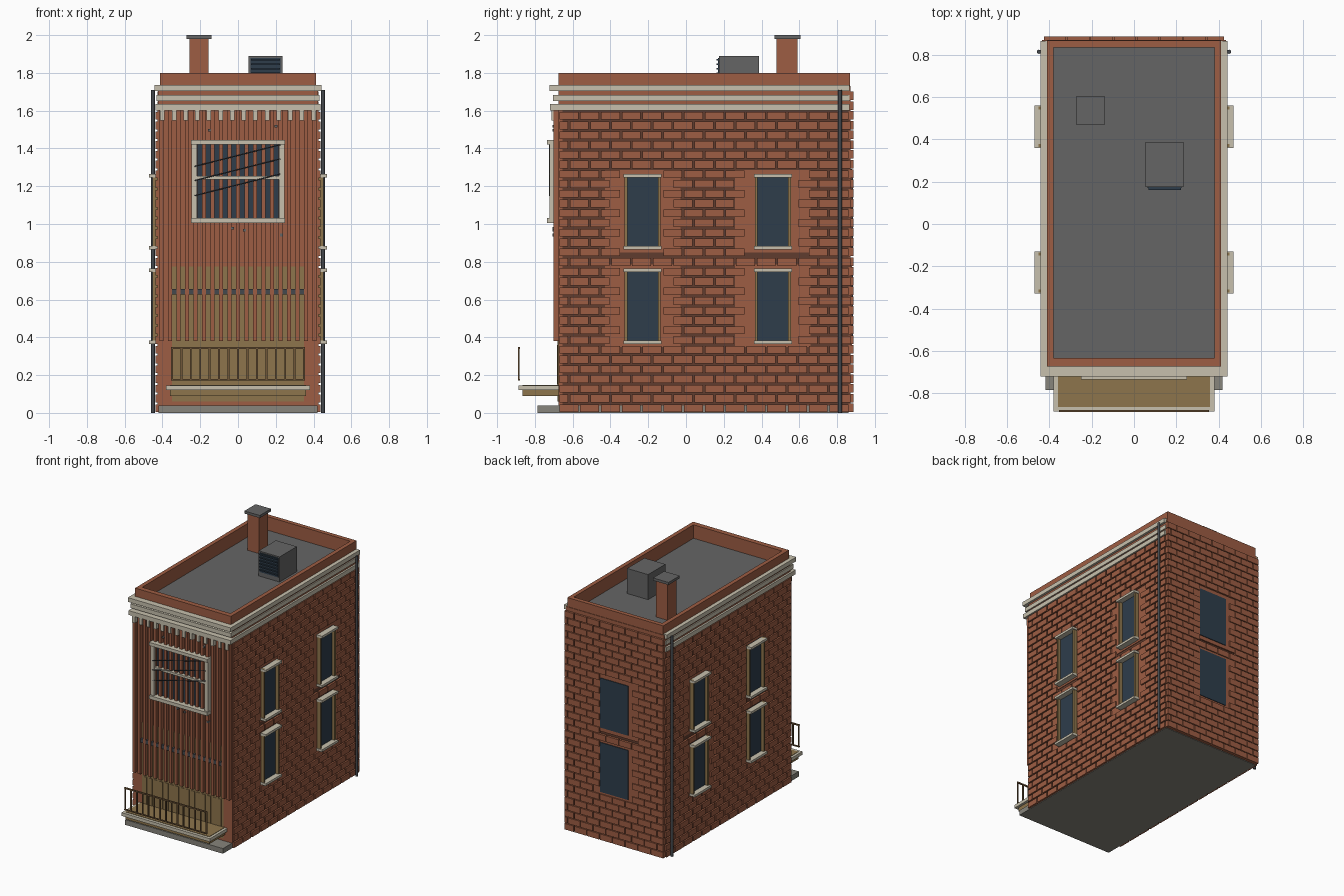
import bpy, bmesh
from mathutils import Matrix, Vector

if "Cube" in bpy.data.objects:
    bpy.data.objects.remove(bpy.data.objects["Cube"], do_unlink=True)


def material(name, *rgb):
    lin = [((c / 255 + 0.055) / 1.055) ** 2.4 for c in rgb] + [1]
    m = bpy.data.materials.new(name)
    m.use_nodes = True
    m.diffuse_color = lin
    m.node_tree.nodes["Principled BSDF"].inputs["Base Color"].default_value = lin
    return m


brick = material("brick red", 157, 93, 67)
mortar = material("mortar brown", 96, 60, 46)
stone = material("pale stone", 199, 192, 173)
wood = material("tan wood", 141, 117, 76)
glass = material("dark blue glass", 46, 61, 75)
iron = material("dark iron", 68, 72, 77)
roof = material("roof grey", 101, 101, 101)
concrete = material("step concrete", 135, 133, 124)
rust = material("rail brown", 112, 86, 56)


def finish(name, bm, mat):
    me = bpy.data.meshes.new(name)
    bm.to_mesh(me)
    bm.free()
    me.materials.append(mat)
    ob = bpy.data.objects.new(name, me)
    bpy.context.collection.objects.link(ob)
    return ob


def boxes(name, mat, *spans):
    """Each span is x0, x1, y0, y1, z0, z1."""
    bm = bmesh.new()
    for s in spans:
        mid = [(s[i] + s[i + 1]) / 2 for i in (0, 2, 4)]
        size = [abs(s[i + 1] - s[i]) for i in (0, 2, 4)]
        bmesh.ops.create_cube(bm, size=1, matrix=Matrix.Translation(mid) @ Matrix.Diagonal(size + [1]))
    return finish(name, bm, mat)


def rods(name, mat, radius, *ends):
    bm = bmesh.new()
    for a, b in ends:
        a, b = Vector(a), Vector(b)
        d = b - a
        turn = d.to_track_quat("Z", "Y").to_matrix().to_4x4()
        bmesh.ops.create_cone(bm, cap_ends=True, segments=12, radius1=radius, radius2=radius,
                              depth=d.length, matrix=Matrix.Translation((a + b) / 2) @ turn)
    for f in bm.faces:
        f.smooth = len(f.verts) == 4
    for e in bm.edges:
        e.smooth = e.calc_face_angle(0) < 1
    return finish(name, bm, mat)


# A band round the front and both sides, open inside
def band(x, front, z0, z1):
    return [(-x, x, front, -0.64, z0, z1)] + [(s * 0.39, s * x, -0.64, 0.865, z0, z1) for s in (-1, 1)]


def frange(a, b, n):
    return [a + (b - a) * i / (n - 1) for i in range(n)]


# Running-bond courses as (u0, u1, z0, z1), leaving out the window openings
def courses(u0, u1, rows, openings, gap, pitch=0.0516, length=0.11):
    out = []
    for r in range(rows):
        z0, z1 = r * pitch + 0.004, (r + 1) * pitch - gap + 0.004
        u = u0 - (length / 2 if r % 2 else 0)
        while u < u1 - 0.01:
            a, b = max(u, u0), min(u + length - gap, u1)
            hit = any(a < o[1] and b > o[0] and z0 < o[3] and z1 > o[2] for o in openings)
            if b - a > 0.01 and not hit:
                out.append((a, b, z0, z1))
            u += length
    return out


levels = [(0.37, 0.765), (0.87, 1.265)]
side_windows = [(y, y + 0.2, *z) for y in (-0.33, 0.36) for z in levels]
back_windows = [(-0.12, 0.12, *z) for z in levels]

# Main shell
boxes("foundation", concrete, (-0.42, 0.42, -0.785, 0.86, 0, 0.04))
boxes("wall_core", mortar, (-0.42, 0.42, -0.66, 0.87, 0.01, 1.62))
boxes("upper_wall", brick, *band(0.424, -0.675, 1.6, 1.72), (-0.42, 0.42, 0.835, 0.872, 1.6, 1.73))
boxes("front_wall", brick, (-0.425, 0.425, -0.675, -0.655, 0.04, 1.6))
boxes("roof_deck", roof, (-0.39, 0.39, -0.64, 0.84, 1.64, 1.695))
boxes("parapet", brick, *[(s * 0.38, s * 0.412, -0.675, 0.868, 1.68, 1.8) for s in (-1, 1)],
      (-0.38, 0.38, -0.675, -0.635, 1.68, 1.8), (-0.38, 0.38, 0.835, 0.868, 1.68, 1.8))

# Brickwork on both sides and the back
for side, s in (("left", 1), ("right", -1)):
    boxes(side + "_bricks", brick, *[(s * 0.415, s * 0.436, a, b, z0, z1)
          for a, b, z0, z1 in courses(-0.67, 0.87, 31, side_windows, 0.01)])
    boxes(side + "_window_surrounds", brick, *[(s * 0.41, s * 0.424, a - 0.1, b + 0.1, z0 - 0.02, z1 + 0.02)
          for a, b, z0, z1 in side_windows])
    boxes(side + "_window_glass", glass, *[(s * 0.42, s * 0.428, a + 0.01, b - 0.01, z0, z1)
          for a, b, z0, z1 in side_windows])
    boxes(side + "_window_jambs", wood, *[(s * 0.42, s * 0.452, y, y + 0.014, z0, z1)
          for a, b, z0, z1 in side_windows for y in (a + 0.005, b - 0.019)])
    boxes(side + "_window_sills_and_lintels", stone, *[(s * 0.42, s * 0.47, a, b, z, z + 0.018)
          for a, b, z0, z1 in side_windows for z in (z0 - 0.005, z1 - 0.018)])
    rods(side + "_drainpipe", iron, 0.01, ((s * 0.45, 0.815, 0), (s * 0.45, 0.815, 1.71)))

boxes("back_bricks", brick, *[(a, b, 0.86, 0.888, z0, z1)
      for a, b, z0, z1 in courses(-0.425, 0.425, 33, back_windows, 0.006)])
boxes("back_window_surrounds", brick, *[(a - 0.11, b + 0.11, 0.86, 0.88, z0 - 0.025, z1 + 0.025)
      for a, b, z0, z1 in back_windows])
boxes("back_window_glass", glass, *[(a, b, 0.86, 0.885, z0 + 0.005, z1 - 0.005) for a, b, z0, z1 in back_windows])

# Cornice bands and the row of dentils below them
boxes("cornice", stone, *band(0.442, -0.722, 1.703, 1.736), *band(0.432, -0.705, 1.652, 1.684),
      *band(0.438, -0.72, 1.602, 1.636))
boxes("dentils", stone, *[(x - 0.012, x + 0.012, -0.713, -0.67, 1.548, 1.605)
      for x in frange(-0.4, 0.4, 14)])

# Front cladding ribs, door and its crossbar
boxes("front_ribs", brick, *[(x - 0.011, x + 0.011, -0.702, -0.67, 0.38, 1.6)
      for x in frange(-0.405, 0.405, 19)])
boxes("front_door", wood, (-0.35, 0.35, -0.68, -0.66, 0.06, 0.775))
boxes("door_crossbar", iron, (-0.35, 0.35, -0.7, -0.67, 0.627, 0.657))
boxes("door_slats", wood, *[(x - 0.014, x + 0.014, -0.684, -0.67, 0.15, 0.36)
      for x in frange(-0.32, 0.32, 15)])

# Front window with frame and slanted bars
boxes("front_window_glass", glass, (-0.23, 0.23, -0.686, -0.66, 1.02, 1.43))
boxes("front_window_frame", stone, (-0.25, 0.25, -0.735, -0.68, 1.42, 1.445),
      (-0.25, 0.25, -0.735, -0.68, 1.005, 1.032), (-0.22, 0.22, -0.715, -0.68, 1.236, 1.253),
      *[(s * 0.217, s * 0.247, -0.722, -0.68, 1.01, 1.44) for s in (-1, 1)])
rods("slanted_bars", iron, 0.003, *[((-0.23, -0.722, z), (0.225, -0.722, z + 0.115))
     for z in (1.15, 1.23, 1.305)])
boxes("wall_chips", roof, *[(x - 0.008, x + 0.008, -0.706, -0.67, z, z + 0.014)
      for x, z in ((0.2, 1.51), (-0.15, 1.49), (-0.03, 0.97), (0.035, 0.96), (0.23, 0.935))])

# Porch with railing
boxes("porch_beam", wood, (-0.36, 0.36, -0.865, -0.66, 0.09, 0.12))
boxes("porch_slab", stone, (-0.38, 0.38, -0.888, -0.66, 0.12, 0.145))
boxes("porch_deck", wood, (-0.36, 0.36, -0.865, -0.67, 0.14, 0.148))
boxes("railing", rust, (-0.355, 0.355, -0.89, -0.88, 0.338, 0.348),
      (-0.355, 0.355, -0.89, -0.88, 0.172, 0.18),
      *[(x - 0.005, x + 0.005, -0.889, -0.881, 0.175, 0.343) for x in frange(-0.35, 0.35, 15)])

# Chimney and rooftop cooling unit
boxes("chimney", brick, (-0.256, -0.156, 0.48, 0.59, 1.69, 1.985))
boxes("chimney_cap", roof, (-0.273, -0.14, 0.468, 0.605, 1.98, 2.0))
boxes("cooling_unit", roof, (0.055, 0.235, 0.175, 0.387, 1.69, 1.89))
boxes("cooling_unit_grille", glass, (0.065, 0.225, 0.17, 0.18, 1.73, 1.88))
boxes("cooling_unit_louvres", glass, *[(0.068, 0.222, 0.162, 0.176, z, z + 0.009)
      for z in frange(1.745, 1.865, 6)])
